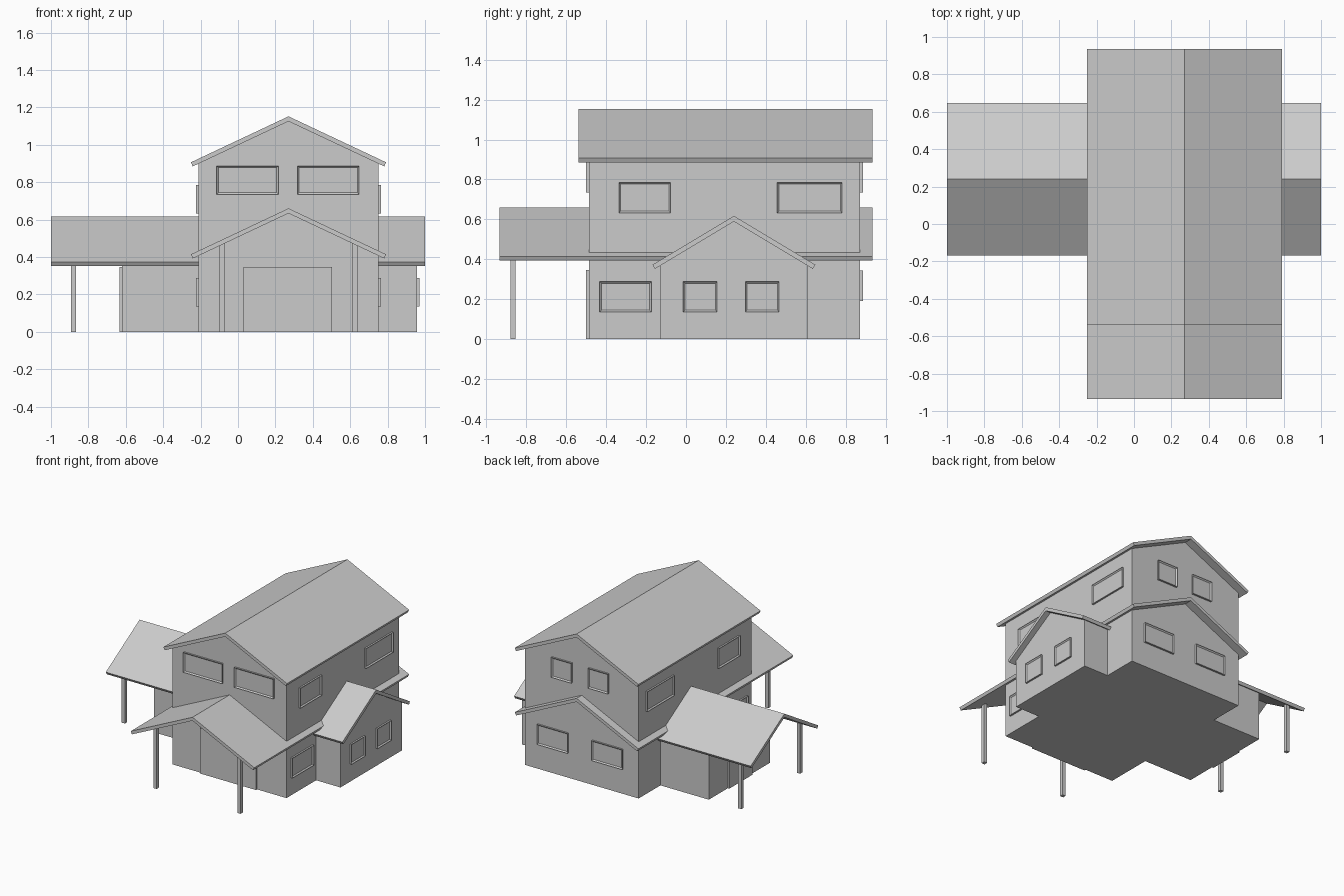
import bpy, bmesh, math

if "Cube" in bpy.data.objects:
    bpy.data.objects.remove(bpy.data.objects["Cube"])

T = 0.024                     # roof thickness
MAIN_X, WING_Y = 0.27, 0.24   # ridge positions
MAIN_SLOPE, WING_SLOPE = 0.471, 0.60


def finish(bm, name):
    bmesh.ops.recalc_face_normals(bm, faces=bm.faces[:])
    me = bpy.data.meshes.new(name)
    bm.to_mesh(me)
    bm.free()
    ob = bpy.data.objects.new(name, me)
    bpy.context.collection.objects.link(ob)
    return ob


def prism(name, profile, axis, a, b):
    """Extrude a (u, z) profile along x or y from a to b."""
    bm = bmesh.new()
    place = (lambda u, z: (a, u, z)) if axis == 'x' else (lambda u, z: (u, a, z))
    face = bm.faces.new([bm.verts.new(place(u, z)) for u, z in profile])
    ext = bmesh.ops.extrude_face_region(bm, geom=[face])
    verts = [v for v in ext['geom'] if isinstance(v, bmesh.types.BMVert)]
    d = b - a
    bmesh.ops.translate(bm, verts=verts, vec=(d, 0, 0) if axis == 'x' else (0, d, 0))
    return finish(bm, name)


def underside(top, slope, off):
    return top - T * math.hypot(1, slope) - slope * abs(off)


def gable_walls(name, axis, mid, half, base, top, slope, a, b):
    e = underside(top, slope, half)
    prism(name, [(mid - half, base), (mid + half, base), (mid + half, e),
                 (mid, underside(top, slope, 0)), (mid - half, e)], axis, a, b)


def gable_roof(name, axis, mid, half, top, slope, a, b):
    # eaves are cut square to the slope
    k = math.hypot(1, slope)
    z = top - slope * half
    hi, zi = half - T * slope / k, z - T / k
    prism(name, [(mid - half, z), (mid, top), (mid + half, z), (mid + hi, zi),
                 (mid, underside(top, slope, 0)), (mid - hi, zi)], axis, a, b)


def panel(name, axis, wall, sign, u0, u1, z0, z1, framed=True):
    """Thin panel standing out of a wall; framed ones get a sunken pane."""
    prof = [(u0, z0), (u1, z0), (u1, z1), (u0, z1)]
    ob = prism(name, prof, axis, wall - sign * 0.004, wall + sign * 0.013)
    if framed:
        bm = bmesh.new()
        bm.from_mesh(ob.data)
        i = 0 if axis == 'x' else 1
        bm.normal_update()
        outer = [f for f in bm.faces if f.normal[i] * sign > 0.9]
        bmesh.ops.inset_individual(bm, faces=outer, thickness=0.013)
        bmesh.ops.translate(bm, verts=outer[0].verts[:],
                            vec=[-sign * 0.009 if j == i else 0 for j in range(3)])
        bm.to_mesh(ob.data)
        bm.free()


def post(name, x, y, h):
    s = 0.0135
    prism(name, [(x - s, 0), (x + s, 0), (x + s, h), (x - s, h)], 'y', y - s, y + s)


# Walls
Y0, Y1 = -0.487, 0.873
gable_walls("lower_walls", 'y', MAIN_X, 0.481, 0, 0.66, MAIN_SLOPE, Y0, Y1)
gable_walls("upper_walls", 'y', MAIN_X, 0.481, 0.38, 1.152, MAIN_SLOPE, Y0, Y1)
gable_walls("wing_walls", 'x', WING_Y, 0.37, 0, 0.617, WING_SLOPE, -0.62, 0.957)

# Roofs
gable_roof("upper_roof", 'y', MAIN_X, 0.522, 1.152, MAIN_SLOPE, -0.54, 0.935)
gable_roof("lower_roof", 'y', MAIN_X, 0.522, 0.66, MAIN_SLOPE, -0.935, 0.935)
gable_roof("wing_roof", 'x', WING_Y, 0.408, 0.617, WING_SLOPE, -1, 1)

# Porch posts
for s in (-1, 1):
    post("front_porch_post", MAIN_X + s * 0.355, -0.867,
         underside(0.66, MAIN_SLOPE, 0.355) + 0.005)
    post("side_porch_post", -0.88, WING_Y + s * 0.355,
         underside(0.617, WING_SLOPE, 0.355) + 0.005)

# Doors
panel("front_door", 'y', Y0, -1, 0.03, 0.503, 0, 0.347, framed=False)
panel("side_door", 'x', -0.62, -1, 0.10, 0.38, 0, 0.347, framed=False)

# Side windows, the same on both long walls
for s in (-1, 1):
    wall = MAIN_X + s * 0.481
    for u0, u1, z0 in ((-0.337, -0.077, 0.632), (0.457, 0.783, 0.632),
                       (-0.433, -0.173, 0.135)):
        panel("side_window", 'x', wall, s, u0, u1, z0, z0 + 0.153)

# Wing end windows
for u0 in (-0.014, 0.297):
    panel("wing_window", 'x', 0.957, 1, u0, u0 + 0.17, 0.135, 0.288)

# Front and back windows
for u0 in (-0.114, 0.318):
    panel("front_window", 'y', Y0, -1, u0, u0 + 0.33, 0.735, 0.887)
for u0, u1, z0 in ((0.35, 0.52, 0.735), (0.04, 0.21, 0.735),
                   (0.38, 0.64, 0.19), (-0.08, 0.18, 0.19)):
    panel("back_window", 'y', Y1, 1, u0, u1, z0, z0 + 0.153)
